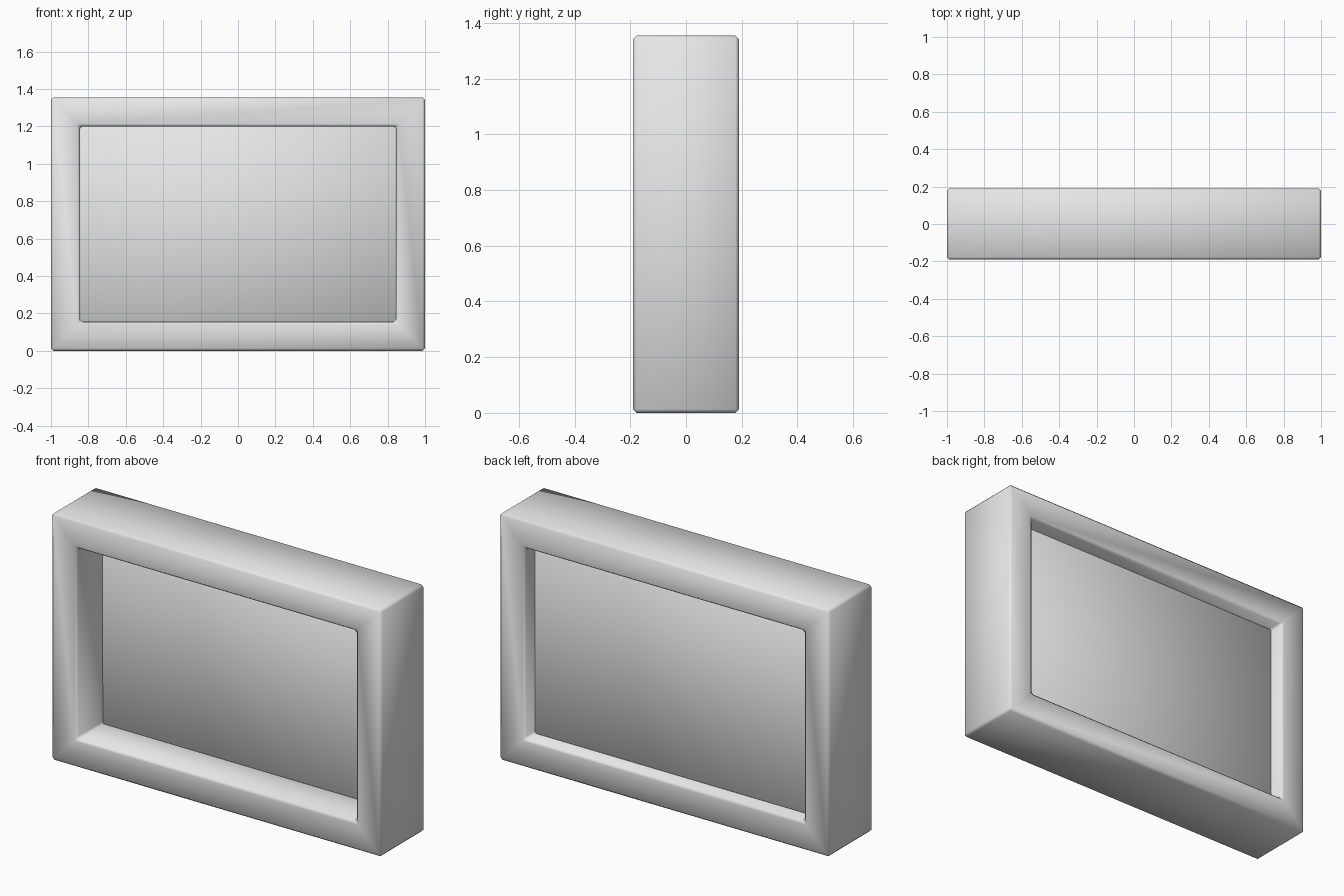
import bpy
import bmesh

cube = bpy.data.objects.get("Cube")
if cube:
    bpy.data.objects.remove(cube, do_unlink=True)

WIDTH, DEPTH, HEIGHT = 2.0, 0.38, 1.355
BORDER = 0.155
BEVEL = 0.013

grey = bpy.data.materials.new("plain grey")
grey.use_nodes = True
colour = (0.8, 0.8, 0.8, 1)
grey.diffuse_color = colour
grey.node_tree.nodes["Principled BSDF"].inputs["Base Color"].default_value = colour


def finish(name, bm, bevel):
    """Chamfer the hard edges and turn the mesh into a smooth shaded object."""
    bmesh.ops.recalc_face_normals(bm, faces=bm.faces)
    hard = [e for e in bm.edges if e.calc_face_angle() > 0.5]
    bmesh.ops.bevel(bm, geom=hard, offset=bevel, segments=1, affect='EDGES')
    for face in bm.faces:
        face.smooth = True
    mesh = bpy.data.meshes.new(name)
    bm.to_mesh(mesh)
    bm.free()
    mesh.materials.append(grey)
    obj = bpy.data.objects.new(name, mesh)
    bpy.context.collection.objects.link(obj)
    return obj


# Frame: four mitred sides swept from one rectangular cross-section
bm = bmesh.new()
rings = []
for sx, sz in ((-1, -1), (1, -1), (1, 1), (-1, 1)):
    ring = []
    for inset, y in ((0, -1), (BORDER, -1), (BORDER, 1), (0, 1)):
        ring.append(bm.verts.new((sx * (WIDTH / 2 - inset), y * DEPTH / 2,
                                  HEIGHT / 2 + sz * (HEIGHT / 2 - inset))))
    rings.append(ring)
for i in range(4):
    a, b = rings[i - 1], rings[i]
    for j in range(4):
        bm.faces.new((a[j - 1], a[j], b[j], b[j - 1]))
finish("frame", bm, BEVEL)

# Panel: thin board set towards the back of the opening
bm = bmesh.new()
bmesh.ops.create_cube(bm, size=1)
size = (WIDTH - 2 * BORDER, 0.075, HEIGHT - 2 * BORDER)
bmesh.ops.scale(bm, vec=size, verts=bm.verts)
bmesh.ops.translate(bm, vec=(0, 0.068, HEIGHT / 2), verts=bm.verts)
finish("back_panel", bm, 0.004)
